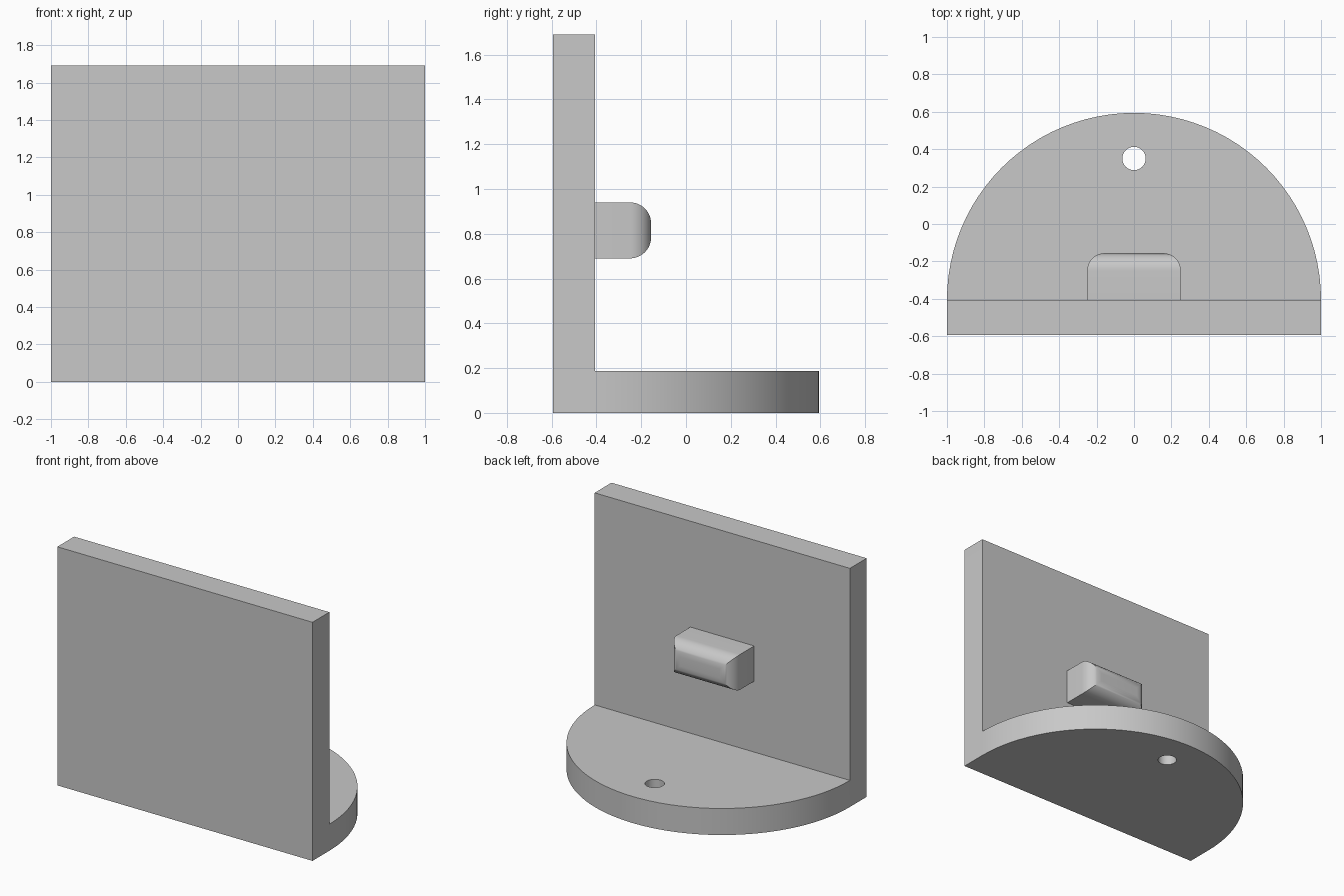
import bpy
import bmesh
from math import pi, sin, cos, radians

cube = bpy.data.objects.get("Cube")
if cube:
    bpy.data.objects.remove(cube, do_unlink=True)

FRONT, BACK = -0.594, -0.406      # faces of the upright wall
THICK, HEIGHT = 0.188, 1.69

grey = bpy.data.materials.new("light_grey")
grey.use_nodes = True
colour = (0.58, 0.58, 0.58, 1)
grey.diffuse_color = colour
grey.node_tree.nodes["Principled BSDF"].inputs["Base Color"].default_value = colour


def stack(name, rings):
    """Closed solid skinned through rings of equal length."""
    bm = bmesh.new()
    loops = [[bm.verts.new(p) for p in ring] for ring in rings]
    n = len(loops[0])
    for a, b in zip(loops, loops[1:]):
        for i in range(n):
            j = (i + 1) % n
            bm.faces.new((a[i], a[j], b[j], b[i]))
    bm.faces.new(loops[0][::-1])
    bm.faces.new(loops[-1])
    bmesh.ops.recalc_face_normals(bm, faces=bm.faces)
    mesh = bpy.data.meshes.new(name)
    bm.to_mesh(mesh)
    bm.free()
    mesh.materials.append(grey)
    obj = bpy.data.objects.new(name, mesh)
    bpy.context.collection.objects.link(obj)
    return obj


def prism(name, outline, z0, z1):
    return stack(name, [[(x, y, z) for x, y in outline] for z in (z0, z1)])


def activate(obj):
    bpy.ops.object.select_all(action="DESELECT")
    obj.select_set(True)
    bpy.context.view_layer.objects.active = obj


def combine(obj, other, operation):
    """Apply a boolean and discard the helper solid."""
    mod = obj.modifiers.new(operation.title(), "BOOLEAN")
    mod.operation = operation
    mod.solver = "EXACT"
    mod.object = other
    activate(obj)
    bpy.ops.object.modifier_apply(modifier=mod.name)
    bpy.data.objects.remove(other, do_unlink=True)


def arc(cx, cy, r, start, end, steps):
    angles = [start + (end - start) * i / steps for i in range(steps + 1)]
    return [(cx + r * cos(t), cy + r * sin(t)) for t in angles]


# Half-round base, with the wall footprint along its straight side
outline = [(-1, FRONT), (1, FRONT)] + arc(0, BACK, 1, 0, pi, 48)
bracket = prism("bracket_body", outline, 0, THICK)

# Upright wall, merged with the base
wall = prism("wall", [(-1, FRONT), (1, FRONT), (1, BACK), (-1, BACK)], 0, HEIGHT)
combine(bracket, wall, "UNION")

# Round hole through the base
hole = prism("hole_cutter", arc(0, 0.35, 0.0625, 0, 2 * pi, 32)[:-1], -0.1, 0.4)
combine(bracket, hole, "DIFFERENCE")

# Peg on the wall, its outer edges rounded and mitred at the corners
TIP, MID, RADIUS = -0.156, 0.815, 0.094


def peg_ring(y, inset):
    w, h = 0.25 - inset, 0.125 - inset
    return [(x * w, y, MID + z * h) for x, z in ((-1, -1), (1, -1), (1, 1), (-1, 1))]


rings = [peg_ring(BACK - 0.01, 0)]
for dx, dy in arc(0, 0, RADIUS, 0, pi / 2, 12):
    rings.append(peg_ring(TIP - RADIUS + dy, RADIUS - dx))
peg = stack("wall_peg", rings)

for part in (bracket, peg):
    activate(part)
    bpy.ops.object.shade_smooth_by_angle(angle=radians(30))
